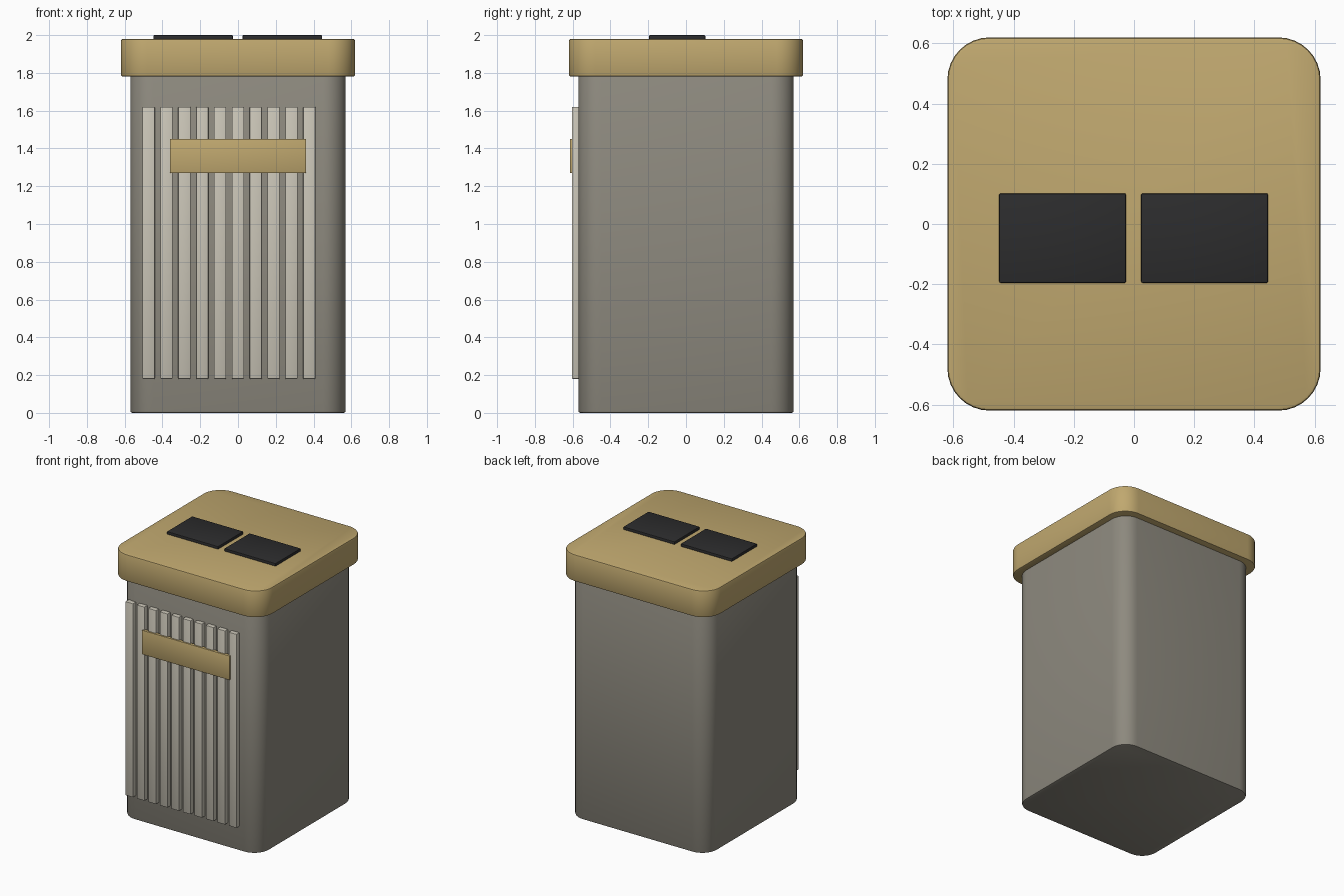
import bpy, bmesh

if "Cube" in bpy.data.objects:
    bpy.data.objects.remove(bpy.data.objects["Cube"])


def material(name, srgb):
    m = bpy.data.materials.new(name)
    lin = [((c / 255 + 0.055) / 1.055) ** 2.4 for c in srgb]
    m.diffuse_color = (*lin, 1)
    m.use_nodes = True
    m.node_tree.nodes["Principled BSDF"].inputs["Base Color"].default_value = m.diffuse_color
    return m


GREY = material("warm grey", (142, 138, 127))
PALE = material("pale stone", (202, 197, 183))
TAN = material("tan", (192, 168, 111))
BLACK = material("charcoal", (44, 44, 45))


def rounded_box(name, lo, hi, mat, corner=0.0, edge=0.005):
    """Box between two corners, with rounded upright corners and softened edges."""
    bm = bmesh.new()
    bmesh.ops.create_cube(bm, size=1)
    for v in bm.verts:
        v.co = [a + (c + 0.5) * (b - a) for a, b, c in zip(lo, hi, v.co)]
    if corner:
        upright = [e for e in bm.edges
                   if abs(e.verts[0].co.z - e.verts[1].co.z) > 1e-4]
        bmesh.ops.bevel(bm, geom=upright, offset=corner, segments=8,
                        profile=0.5, affect='EDGES')
        rims = [e for e in bm.edges
                if abs(e.verts[0].co.z - e.verts[1].co.z) < 1e-4]
    else:
        rims = bm.edges[:]
    bmesh.ops.bevel(bm, geom=rims, offset=edge, segments=2,
                    profile=0.5, affect='EDGES')
    bmesh.ops.recalc_face_normals(bm, faces=bm.faces[:])
    mesh = bpy.data.meshes.new(name)
    bm.to_mesh(mesh)
    bm.free()
    mesh.materials.append(mat)
    obj = bpy.data.objects.new(name, mesh)
    bpy.context.collection.objects.link(obj)
    bpy.ops.object.select_all(action='DESELECT')
    obj.select_set(True)
    bpy.context.view_layer.objects.active = obj
    bpy.ops.object.shade_smooth_by_angle(angle=0.6)
    return obj


# Bin body and overhanging lid
rounded_box("body", (-0.57, -0.57, 0), (0.57, 0.57, 1.79), GREY, 0.12, 0.01)
rounded_box("lid", (-0.62, -0.62, 1.78), (0.62, 0.62, 1.98), TAN, 0.14, 0.01)

# Row of front slats
for i in range(10):
    x = -0.473 + i * 0.0945
    rounded_box(f"slat_{i + 1}", (x - 0.0325, -0.604, 0.18),
                (x + 0.0325, -0.56, 1.62), PALE, edge=0.004)

# Blank front plate across the slats
rounded_box("front_plate", (-0.36, -0.615, 1.27), (0.36, -0.59, 1.45), TAN, edge=0.003)

# Pair of dark panels on the lid
for side, x in (("left", -0.2375), ("right", 0.2345)):
    rounded_box(f"{side}_lid_panel", (x - 0.211, -0.196, 1.97),
                (x + 0.211, 0.102, 2.0), BLACK, edge=0.006)
